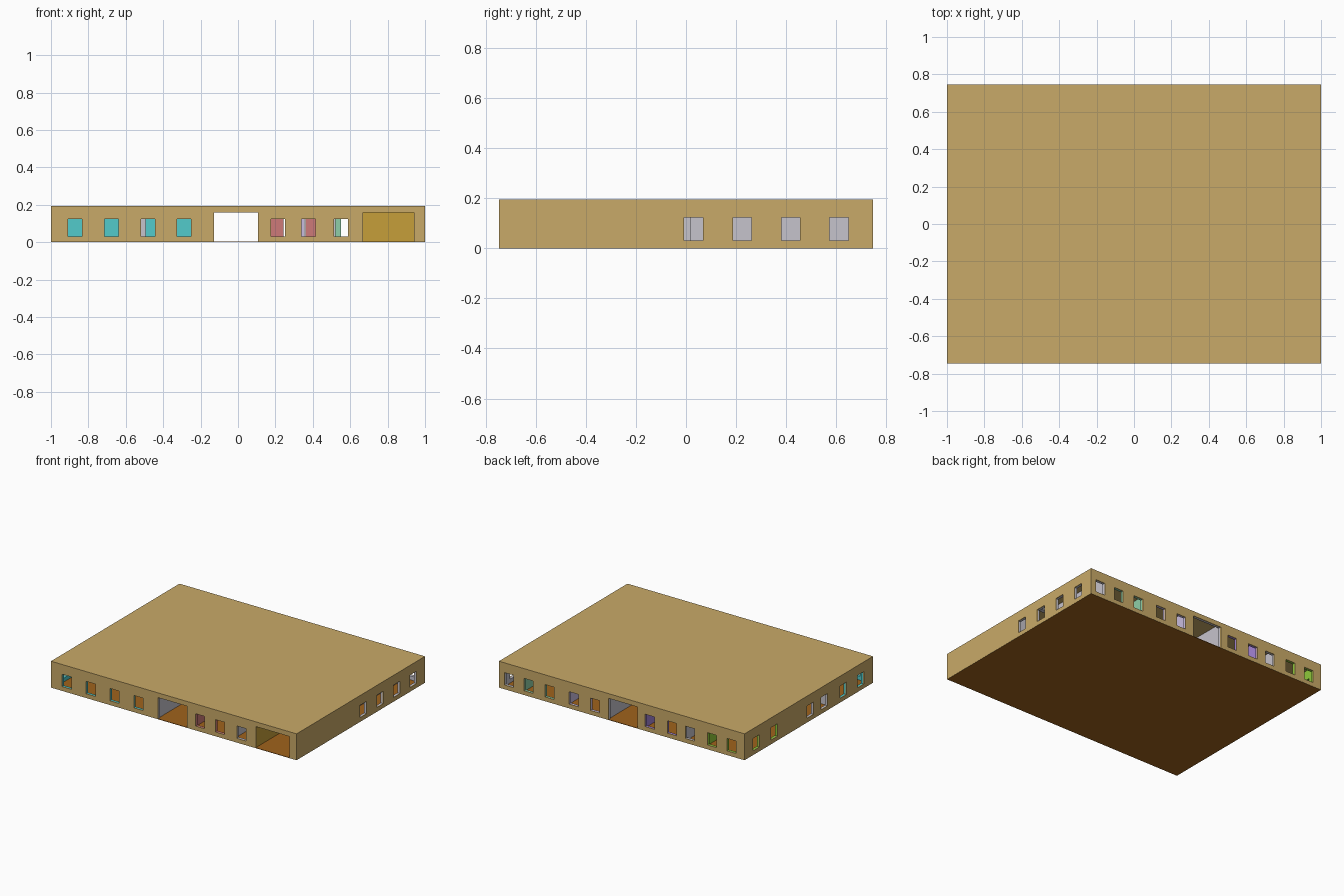
import bpy, bmesh

if "Cube" in bpy.data.objects:
    bpy.data.objects.remove(bpy.data.objects["Cube"])

X, Y, H = 1.0, 0.747, 0.195      # half length, half depth, height
SKIN, LINER = 0.006, 0.016       # outer wall skin and inner room lining
WIN, DOOR = (0.032, 0.123), (-1, 0.16)


def lin(hexcol):
    c = [int(hexcol[i:i + 2], 16) / 255 for i in (0, 2, 4)]
    return [v / 12.92 if v <= 0.04045 else ((v + 0.055) / 1.055) ** 2.4 for v in c] + [1]


mats = {}
for name, col in dict(tan="c9aa68", floor="a0631c", grey="c6c3cc", cyan="52cbcb", red="cd7a78",
                      gold="c69f3a", green="8fc93a", purple="a483d6", lilac="c9bce0",
                      mint="8fcfa8").items():
    mats[name] = bpy.data.materials.new(name)
    mats[name].diffuse_color = lin(col)

# Openings: (axis along which the wall runs, wall position, start, end, z range)
openings = []


def add_windows(axis, pos, centres):
    for c in centres:
        openings.append((axis, pos, c - 0.0375, c + 0.0375, WIN))


add_windows('x', -Y, (-0.872, -0.677, -0.482, -0.288, 0.214, 0.377, 0.551))
add_windows('x', Y, (0.918, 0.759, 0.588, 0.392, 0.217, -0.228, -0.408, -0.555, -0.735, -0.894))
add_windows('y', X, (0.03, 0.225, 0.419, 0.612))
add_windows('y', -X, (0.611, 0.4, -0.018, -0.182, -0.4, -0.603))
for axis, pos, a, b in (
        # outside doors and garage door
        ('x', -Y, -0.128, 0.107), ('x', Y, -0.128, 0.107), ('x', -Y, 0.668, 0.941),
        # inside doorways
        ('x', -0.29, -0.61, -0.495), ('x', -0.2, 0.243, 0.36), ('x', 0.15, 0.243, 0.36),
        ('x', -0.2, 0.49, 0.59), ('x', 0.15, 0.52, 0.62), ('x', 0.1, -0.82, -0.72),
        ('x', 0.1, -0.62, -0.52), ('x', 0.1, -0.37, -0.27), ('x', 0.15, 0.86, 0.96),
        ('y', -0.15, -0.15, -0.04), ('y', 0.13, -0.15, -0.04), ('y', 0.65, 0.02, 0.11)):
    openings.append((axis, pos, a, b, DOOR))


def add_wall(bm, axis, line, p0, p1, a, b, z0, z1):
    """Wall from a to b, between p0 and p1 across, cut by openings on its line."""
    holes = [o for o in openings
             if o[0] == axis and abs(o[1] - line) < 0.03 and o[2] >= a - 0.01 and o[3] <= b + 0.01]
    us = sorted({a, b} | {min(max(v, a), b) for o in holes for v in o[2:4]})
    zs = sorted({z0, z1} | {max(v, z0) for o in holes for v in o[4]})
    verts = {}

    def vert(u, z):
        if (u, z) not in verts:
            verts[u, z] = bm.verts.new((u, p0, z) if axis == 'x' else (p0, u, z))
        return verts[u, z]

    faces = []
    for ua, ub in zip(us, us[1:]):
        for za, zb in zip(zs, zs[1:]):
            u, z = (ua + ub) / 2, (za + zb) / 2
            if not any(o[2] < u < o[3] and o[4][0] < z < o[4][1] for o in holes):
                faces.append(bm.faces.new([vert(ua, za), vert(ub, za), vert(ub, zb), vert(ua, zb)]))
    new = bmesh.ops.extrude_face_region(bm, geom=faces, use_keep_orig=True)['geom']
    for v in new:
        if isinstance(v, bmesh.types.BMVert):
            v.co[1 if axis == 'x' else 0] += p1 - p0


def room(name, x0, x1, y0, y1, mat, t=LINER, z0=0.002, z1=H - 0.001):
    """Four walls of thickness t lining a rectangle."""
    bm = bmesh.new()
    add_wall(bm, 'x', y0, y0, y0 + t, x0, x1, z0, z1)
    add_wall(bm, 'x', y1, y1, y1 - t, x0, x1, z0, z1)
    add_wall(bm, 'y', x0, x0, x0 + t, y0, y1, z0, z1)
    add_wall(bm, 'y', x1, x1, x1 - t, y0, y1, z0, z1)
    finish(name, bm, mat)


def finish(name, bm, mat):
    bmesh.ops.recalc_face_normals(bm, faces=bm.faces)
    me = bpy.data.meshes.new(name)
    bm.to_mesh(me)
    bm.free()
    me.materials.append(mats[mat])
    bpy.context.collection.objects.link(bpy.data.objects.new(name, me))


def slab(name, sx, sy, z0, z1, mat):
    bm = bmesh.new()
    bmesh.ops.create_cube(bm, size=1)
    for v in bm.verts:
        v.co = (v.co.x * 2 * sx, v.co.y * 2 * sy, z1 if v.co.z > 0 else z0)
    finish(name, bm, mat)


# Shell
slab("floor", X - 0.001, Y - 0.001, 0, 0.003, "floor")
slab("roof", X, Y, H - 0.001, H, "tan")
room("outer_walls", -X, X, -Y, Y, "tan", SKIN, 0.0005)

# Rooms
W, D = X - SKIN, Y - SKIN
room("main_hall", -0.15, 0.13, -D, D, "grey")
room("front_left_room", -W, -0.15, -D, -0.29, "cyan")
room("left_passage", -W, -0.15, -0.29, 0.1, "grey")
room("back_left_room", -W, -0.65, 0.1, D, "green")
room("back_left_bath", -0.65, -0.49, 0.1, D, "grey")
room("back_middle_room", -0.49, -0.15, 0.1, D, "purple")
room("front_right_room", 0.13, 0.45, -D, -0.2, "red")
room("front_bath", 0.45, 0.65, -D, -0.2, "grey")
room("garage", 0.65, W, -D, -0.05, "gold")
room("right_passage", 0.13, 0.65, -0.2, 0.15, "grey")
room("side_room", 0.65, W, -0.05, 0.15, "grey")
room("back_right_room", 0.13, 0.48, 0.15, D, "lilac")
room("back_end_room", 0.48, 0.84, 0.15, D, "mint")
room("corner_room", 0.84, W, 0.15, D, "grey")

for m in bpy.data.materials:
    if m.users and not m.is_grease_pencil:
        m.use_nodes = True
        m.node_tree.nodes["Principled BSDF"].inputs["Base Color"].default_value = m.diffuse_color
